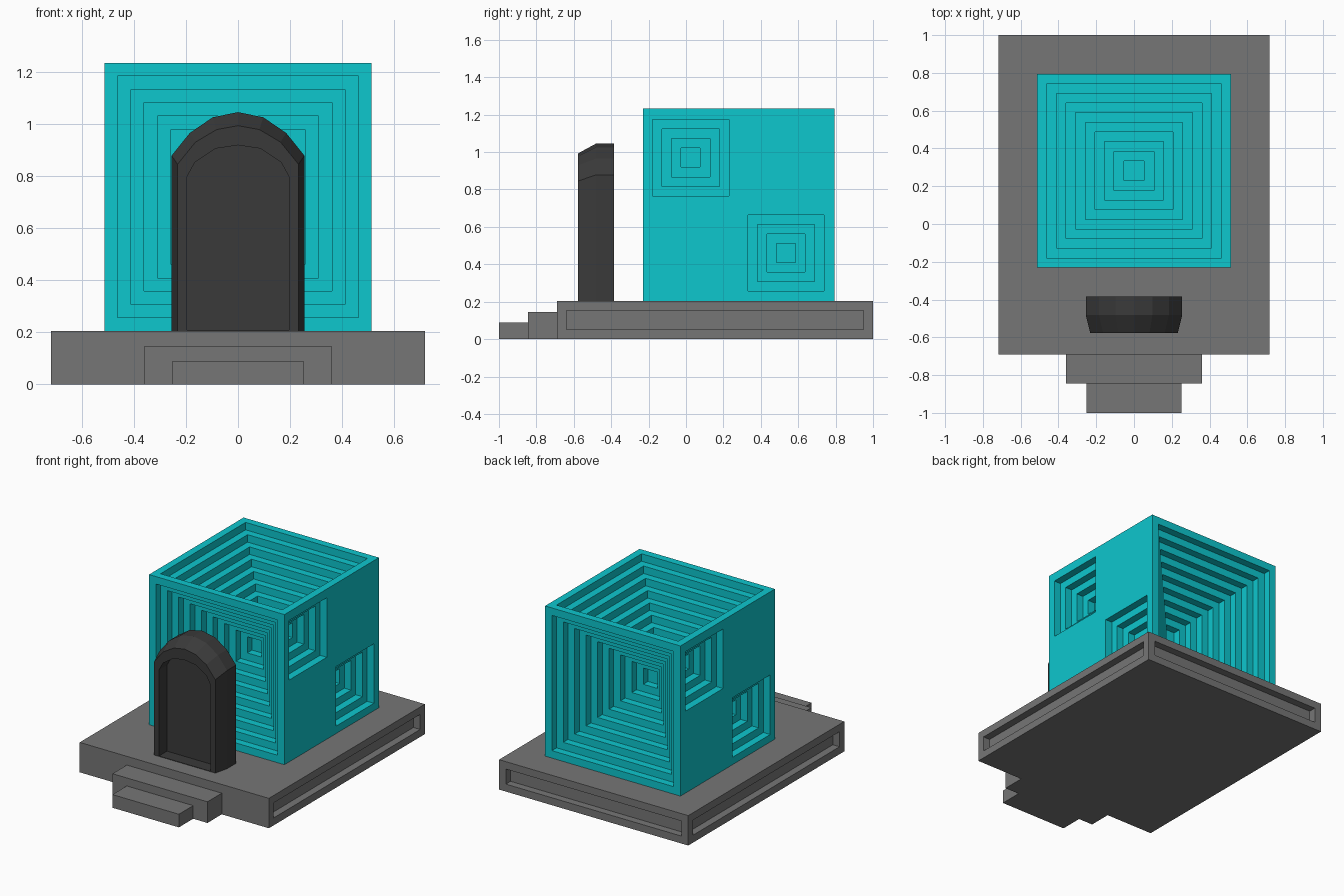
import bpy, bmesh
from mathutils import Vector

if "Cube" in bpy.data.objects:
    bpy.data.objects.remove(bpy.data.objects["Cube"])


def finish(bm, name, color):
    bmesh.ops.recalc_face_normals(bm, faces=bm.faces)
    me = bpy.data.meshes.new(name)
    bm.to_mesh(me)
    bm.free()
    mat = bpy.data.materials.get(color[0]) or bpy.data.materials.new(color[0])
    mat.diffuse_color = (*color[1], 1)
    mat.use_nodes = True
    mat.node_tree.nodes["Principled BSDF"].inputs["Base Color"].default_value = mat.diffuse_color
    me.materials.append(mat)
    ob = bpy.data.objects.new(name, me)
    bpy.context.collection.objects.link(ob)
    return ob


def box_bm(lo, hi):
    bm = bmesh.new()
    bmesh.ops.create_cube(bm, size=1)
    lo, hi = Vector(lo), Vector(hi)
    for v in bm.verts:
        v.co = (lo + hi) / 2 + v.co * (hi - lo)
    bm.normal_update()
    return bm


def inset(bm, face, width):
    bmesh.ops.inset_individual(bm, faces=[face], thickness=width, use_even_offset=True)
    return face


def sink(bm, face, depth):
    n = face.normal.copy()
    new = bmesh.ops.extrude_discrete_faces(bm, faces=[face])["faces"][0]
    bmesh.ops.translate(bm, verts=new.verts, vec=-n * depth)
    new.normal_update()
    return new


def facing(bm, direction):
    return next(f for f in bm.faces if f.normal.dot(Vector(direction)) > 0.99)


CYAN = ("cyan", (0.004, 0.57, 0.617))
GREY = ("stone_grey", (0.18, 0.18, 0.18))
DARK = ("dark_grey", (0.042, 0.042, 0.042))
S = 0.051  # step size of the nested recesses

# Platform with sunken panels on the sides and back
bm = box_bm((-0.717, -0.69, 0), (0.717, 1, 0.205))
panels = [facing(bm, d) for d in ((1, 0, 0), (-1, 0, 0), (0, 1, 0))]
for f in panels:
    sink(bm, inset(bm, f, S), S)
finish(bm, "platform", GREY)

# Entrance steps
finish(box_bm((-0.36, -0.845, 0), (0.36, -0.69, 0.145)), "upper_step", GREY)
finish(box_bm((-0.252, -1, 0), (0.252, -0.845, 0.09)), "lower_step", GREY)

# Cube with stepped pits in the front, back and top
x1, y0, y1, z0, z1 = 0.513, -0.23, 0.793, 0.205, 1.234
bm = box_bm((-x1, y0, z0), (x1, y1, z1))
pits = [facing(bm, d) for d in ((0, -1, 0), (0, 1, 0), (0, 0, 1))]
sides = [facing(bm, d) for d in ((1, 0, 0), (-1, 0, 0))]
for f in pits:
    for _ in range(9):
        f = sink(bm, inset(bm, f, S), S)


# Cut the two side walls into cells, then sink two stepped windows in each
def wall_faces():
    return [f for f in bm.faces if abs(f.normal.x) > 0.99
            and abs(abs(f.calc_center_median().x) - x1) < 1e-4]


cuts = [((0, y0 + k * S, 0), (0, 1, 0)) for k in (1, 9, 11, 19)]
cuts += [((0, 0, z0 + k * S), (0, 0, 1)) for k in (1, 9, 11, 19)]
for co, no in cuts:
    walls = wall_faces()
    geom = walls + list({e for f in walls for e in f.edges}) + list({v for f in walls for v in f.verts})
    bmesh.ops.bisect_plane(bm, geom=geom, plane_co=co, plane_no=no)
    bm.normal_update()
yl, yh = y0 + 5 * S, y0 + 15 * S
zl, zh = z0 + 5 * S, z0 + 15 * S
spots = [(x1, yl, zh), (x1, yh, zl), (-x1, yh, zh), (-x1, yl, zl)]
windows = [min(wall_faces(), key=lambda f: (f.calc_center_median() - Vector(p)).length)
           for p in spots]
for f in windows:
    f = sink(bm, f, S)
    for _ in range(3):
        f = sink(bm, inset(bm, f, S), S)
finish(bm, "stepped_cube", CYAN)

# Arched doorway: half profiles mirrored into rings, then bridged
outer = [(0.255, 0.2), (0.255, 0.878), (0.185, 0.965), (0.097, 1.025), (0, 1.045)]
rim = [(0.232, 0.2), (0.232, 0.845), (0.163, 0.93), (0.082, 0.978), (0, 0.993)]
inner = [(0.195, 0.208), (0.195, 0.798), (0.165, 0.853), (0.087, 0.905), (0, 0.918)]
bm = bmesh.new()
rings = []
for half, y in ((outer, -0.385), (outer, -0.482), (rim, -0.577), (inner, -0.577), (inner, -0.49)):
    loop = half + [(-x, z) for x, z in half[-2::-1]]
    rings.append([bm.verts.new((x, y, z)) for x, z in loop])
for a, b in zip(rings, rings[1:]):
    for i in range(len(a)):
        j = (i + 1) % len(a)
        bm.faces.new((a[i], a[j], b[j], b[i]))
bm.faces.new(rings[0])
bm.faces.new(rings[-1])
finish(bm, "arched_doorway", DARK)
